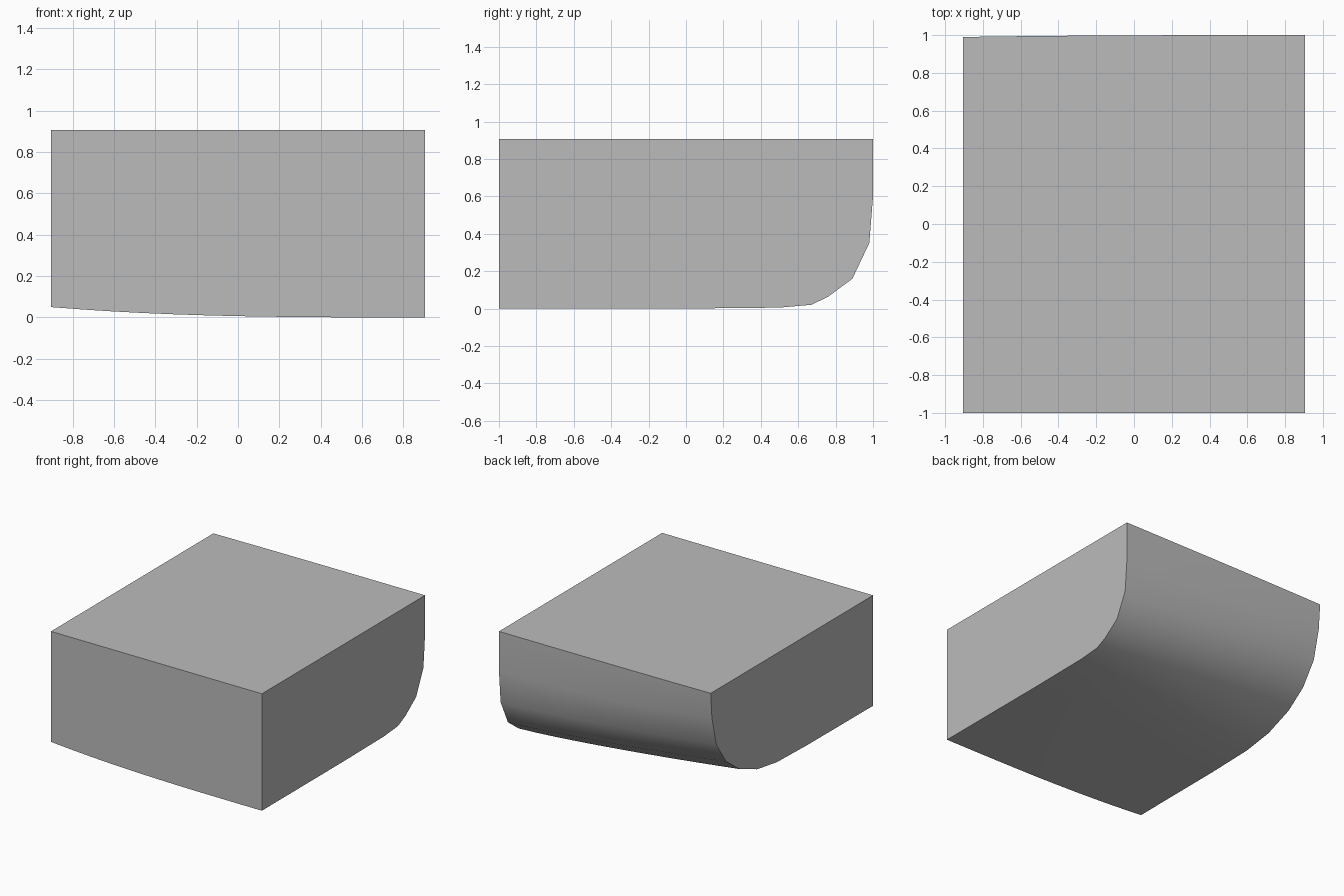
import bpy
import bmesh

if "Cube" in bpy.data.objects:
    bpy.data.objects.remove(bpy.data.objects["Cube"], do_unlink=True)

HALF_WIDTH = 0.905
TOP = 0.907
STATIONS = 12

# Matching (y, z) sections at each end, from the top back edge to the front
left_section = [(1, TOP), (1, .6), (.98, .35), (.89, .16), (.76, .063),
                (.67, .02), (.5, .005), (0, 0), (-1, 0)]
right_section = [(.99, TOP), (.975, .71), (.92, .48), (.8, .305), (.64, .186),
                 (.42, .1), (.18, .063), (-.2, .053), (-1, .05)]
# How late each lengthwise line bends towards the right section
bend = [3, 2, 1.3, 1.3, 1.3, 1.4, 1.8, 2.5, 3]

grey = bpy.data.materials.new("plain grey")
grey.use_nodes = True
colour = (0.5, 0.5, 0.5, 1)
grey.diffuse_color = colour
grey.node_tree.nodes["Principled BSDF"].inputs["Base Color"].default_value = colour

# Loft closed sections across the width
bm = bmesh.new()
rings = []
for i in range(STATIONS + 1):
    t = i / STATIONS
    x = HALF_WIDTH * (1 - 2 * t)
    ring = []
    for (ya, za), (yb, zb), power in zip(left_section, right_section, bend):
        s = t ** power
        ring.append(bm.verts.new((x, ya + (yb - ya) * s, za + (zb - za) * s)))
    ring.append(bm.verts.new((x, -1, TOP)))
    rings.append(ring)

for a, b in zip(rings, rings[1:]):
    for j in range(len(a)):
        k = (j + 1) % len(a)
        bm.faces.new((a[j], a[k], b[k], b[j]))

# Flat end walls
bm.faces.new(rings[0])
bm.faces.new(rings[-1])
bmesh.ops.recalc_face_normals(bm, faces=bm.faces)

mesh = bpy.data.meshes.new("hull_block")
bm.to_mesh(mesh)
bm.free()
mesh.materials.append(grey)
block = bpy.data.objects.new("hull_block", mesh)
bpy.context.collection.objects.link(block)

# Smooth curved underside with crisp outer edges
bpy.context.view_layer.objects.active = block
block.select_set(True)
bpy.ops.object.shade_smooth_by_angle(angle=0.7)
